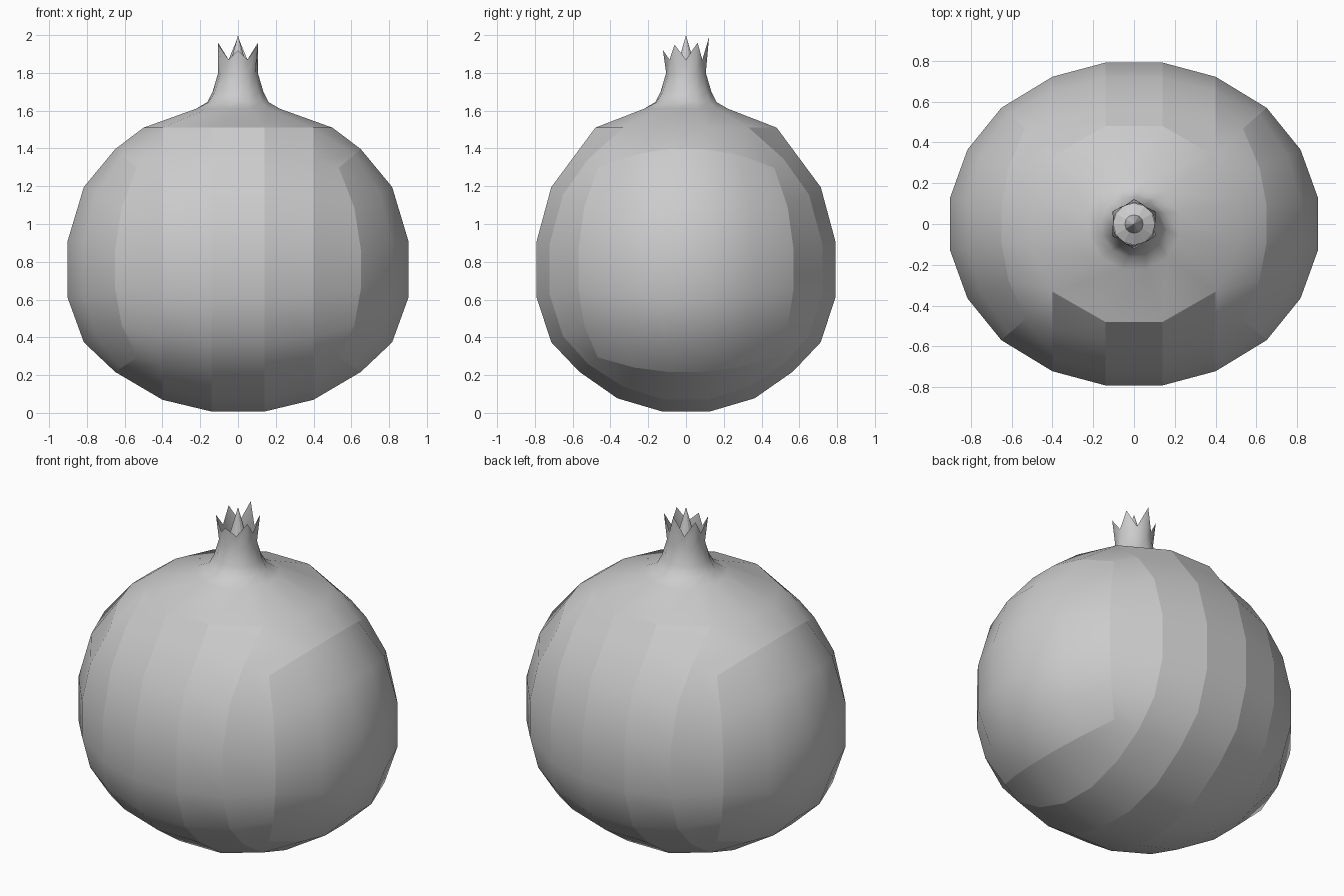
import bpy, bmesh
from math import tan, pi, sqrt, atan2, cos, sin, radians
from mathutils import Vector

cube = bpy.data.objects.get("Cube")
if cube:
    bpy.data.objects.remove(cube, do_unlink=True)

grey = bpy.data.materials.new("plain grey")
grey.use_nodes = True
colour = (0.6, 0.6, 0.6, 1)
grey.diffuse_color = colour
grey.node_tree.nodes["Principled BSDF"].inputs["Base Color"].default_value = colour

RX, RY = 0.925, 0.81
COLUMNS = {0.2: 0.14, 0.6: 0.40}
# unit height -> real height, fuller towards the shoulder
HEIGHTS = [(-1, -0.01), (-0.89, 0.07), (-0.707, 0.214), (-0.454, 0.37), (-0.156, 0.61),
           (0.156, 0.91), (0.454, 1.2), (0.707, 1.4), (0.891, 1.51), (1, 1.56)]


def height(c):
    for (a, za), (b, zb) in zip(HEIGHTS, HEIGHTS[1:]):
        if c <= b:
            return za + (zb - za) * (c - a) / (b - a)
    return HEIGHTS[-1][1]


def same(a, b):
    return abs(a - b) < 0.01


def on_ellipsoid(g):
    """Place a cube grid point on the rounded body, with straight columns along x."""
    p = Vector([tan(c * pi / 4) for c in g]).normalized()
    x, y, z = p
    column = round(abs(g.x), 1)
    if column in COLUMNS:
        x = COLUMNS[column] / RX * (1 if g.x > 0 else -1)
        s = sqrt(1 - x * x) / sqrt(y * y + z * z)
        y, z = y * s, z * s
    return Vector((x * RX, y * RY, height(z)))


def finish(bm, name):
    bmesh.ops.recalc_face_normals(bm, faces=bm.faces)
    me = bpy.data.meshes.new(name)
    bm.to_mesh(me)
    bm.free()
    me.materials.append(grey)
    ob = bpy.data.objects.new(name, me)
    bpy.context.collection.objects.link(ob)
    return ob


# Body: rounded cube grid with crisp column edges
bm = bmesh.new()
bmesh.ops.create_cube(bm, size=2)
bmesh.ops.subdivide_edges(bm, edges=bm.edges[:], cuts=4, use_grid_fill=True)
grid = {v: v.co.copy() for v in bm.verts}
in_cap = lambda v: same(grid[v].z, 1) and max(abs(grid[v].x), abs(grid[v].y)) < 0.9
for e in bm.edges:
    a, b = (grid[v] for v in e.verts)
    capped = all(in_cap(v) for v in e.verts)
    x_face = all(same(abs(f.calc_center_median().x), 1) for f in e.link_faces)
    column = same(a.x, b.x) and not capped and not x_face
    shoulder = capped and same(a.y, b.y) and same(abs(a.y), 0.6)
    e.smooth = not (column or shoulder)
cap = [f for f in bm.faces if all(in_cap(v) for v in f.verts)]
bmesh.ops.delete(bm, geom=cap, context='FACES')
ring = [v for v in bm.verts if in_cap(v)]
ring.sort(key=lambda v: atan2(grid[v].y, grid[v].x))
for v in bm.verts:
    v.co = on_ellipsoid(grid[v])
for v in ring:
    g = grid[v]
    if same(abs(g.x), 0.2):
        v.co.y = 0.48 if g.y > 0 else -0.48
    elif same(abs(g.y), 0.2):
        v.co.x = 0.50 if g.x > 0 else -0.50
    v.co.z = 1.51

# Neck: rings of twelve drawn in from the shoulder, turning slightly
start = atan2(ring[0].co.y, ring[0].co.x)
first = round((start - radians(15)) / radians(30)) * 30 + 15
NECK = [(0.23, 1.61), (0.165, 1.645), (0.135, 1.70), (0.105, 1.80)]


def circle(r, z, turn):
    angles = [radians(first + turn + 30 * i) for i in range(12)]
    return [bm.verts.new((r * cos(a), r * sin(a), z)) for a in angles]


def bridge(lower, upper, smooth=True):
    for i in range(12):
        j = (i + 1) % 12
        bm.faces.new((lower[i], lower[j], upper[j], upper[i])).smooth = smooth


for f in bm.faces:
    f.smooth = True
for n, (r, z) in enumerate(NECK):
    new = circle(r, z, 5 * n)
    bridge(ring, new)
    ring = new

# Crown: six pointed lobes on the rim
TIPS = [1.99, 1.96, 1.95, 1.92, 1.95, 1.96]
rim = circle(0.1, 1.87, 15)
for v in rim:
    turn = round((atan2(v.co.y, v.co.x) - pi / 2) / radians(30)) % 12
    if turn % 2 == 0:
        v.co *= 1.22
        v.co.z = TIPS[turn // 2]
bridge(ring, rim)
for e in bm.edges:
    if all(v in rim for v in e.verts):
        e.smooth = False
finish(bm, "fruit_body")

# Floor and spike inside the crown
bm = bmesh.new()
outer, inner = circle(0.103, 1.81, 15), circle(0.045, 1.84, 15)
bridge(outer, inner, False)
tip = bm.verts.new((0, 0, 2))
for i in range(12):
    bm.faces.new((inner[i], inner[(i + 1) % 12], tip))
finish(bm, "crown_spike")
